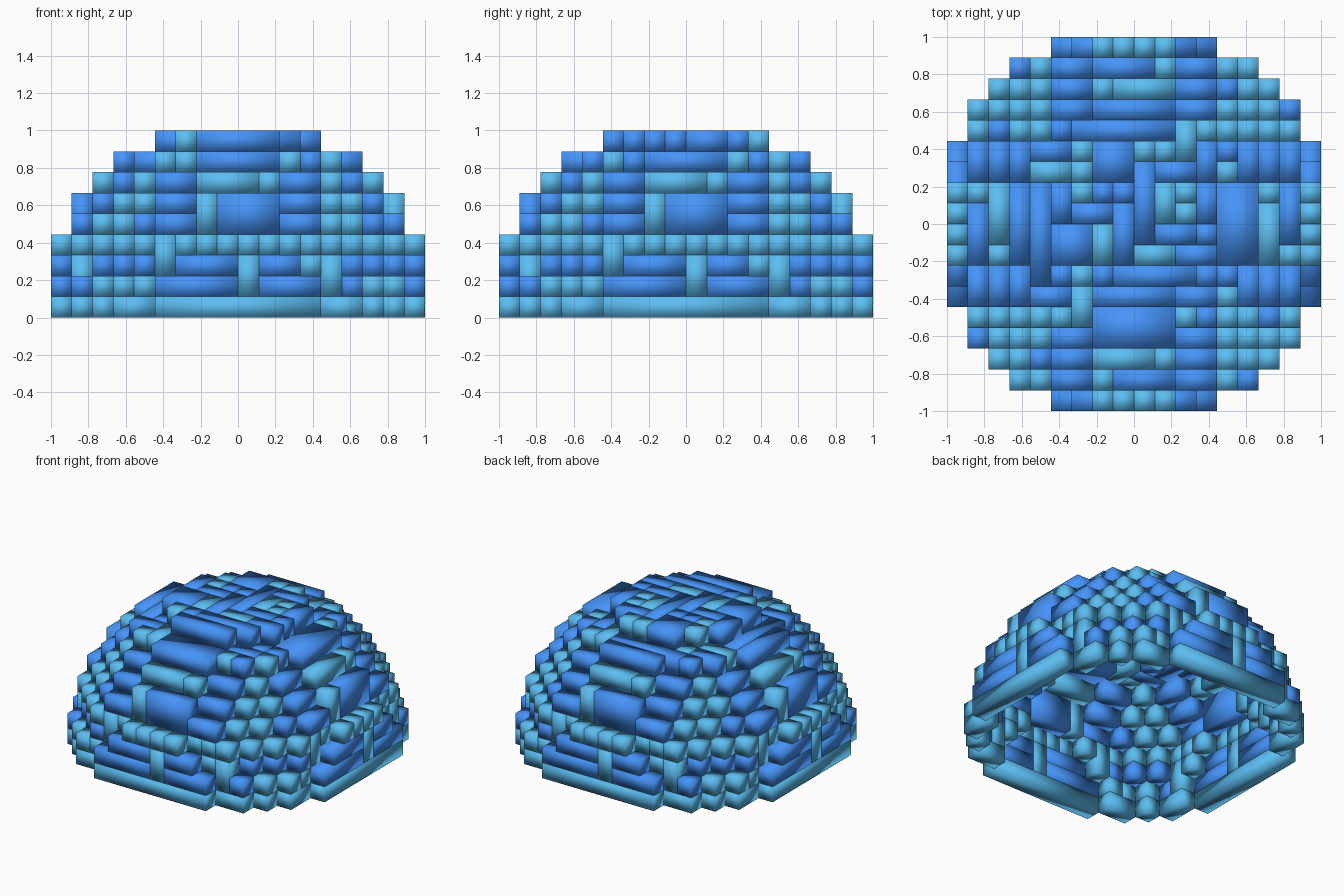
import bpy, bmesh, random
from mathutils import Matrix, Vector

if "Cube" in bpy.data.objects:
    bpy.data.objects.remove(bpy.data.objects["Cube"])

random.seed(4)
U = 1 / 9            # one brick unit
R2 = 9.5 ** 2        # dome radius squared, in brick units


def solid(x, y, z):
    return (x + .5) ** 2 + (y + .5) ** 2 + (z + .5) ** 2 <= R2


# Hollow dome: only cells with an exposed outer face, open underneath
shell = set()
for x in range(-9, 9):
    for y in range(-9, 9):
        for z in range(9):
            around = ((x-1, y, z), (x+1, y, z), (x, y-1, z), (x, y+1, z), (x, y, z+1))
            if solid(x, y, z) and not all(solid(*c) for c in around):
                shell.add((x, y, z))

meshes = {"light": bmesh.new(), "dark": bmesh.new()}


def brick(lo, hi, shade, turns=1):
    """Box spanning cells lo..hi, repeated around the vertical axis."""
    lo, hi = Vector(lo), Vector(hi)
    for t in range(turns):
        m = (Matrix.Rotation(t * 1.5707963268, 4, 'Z')
             @ Matrix.Translation((lo + hi) / 2 * U)
             @ Matrix.Diagonal(((hi - lo) * U).to_4d()))
        bmesh.ops.create_cube(meshes[shade], size=1, matrix=m)


def cells_of(lo, hi):
    return {(x, y, z) for x in range(lo[0], hi[0])
            for y in range(lo[1], hi[1]) for z in range(lo[2], hi[2])}


def fill(cells, special, turns, axes):
    """Lay the special bricks first, then random runs in whatever is left."""
    for lo, hi, shade in special:
        c = cells_of(lo, hi)
        if c <= cells:
            cells -= c
            brick(lo, hi, shade, turns)
    for c in sorted(cells, key=lambda c: (c[2], c[1], c[0])):
        if c not in cells:
            continue
        axis = random.choice(axes)
        limit = 1 if c[2] == 3 else random.choice((1, 1, 2, 3, 4))
        end = list(c)
        n = 0
        while n < limit and tuple(end) in cells:
            cells.discard(tuple(end))
            end[axis] += 1
            n += 1
        hi = [v + 1 for v in c]
        hi[axis] = c[axis] + n
        light = c[2] in (0, 3) or (n == 1 and random.random() < .45)
        brick(c, hi, "light" if light else "dark", turns)


# Wall: one quarter laid out, then turned four times
wall = {c for c in shell if c[2] < 7 and c[1] < 0 and c[1] <= c[0] < -c[1] - 1}
fill(wall, [
    ((-4, -9, 0), (4, -8, 1), "light"),
    ((0, -9, 1), (1, -8, 3), "light"),
    ((4, -8, 1), (5, -7, 3), "light"),
    ((-4, -8, 2), (-3, -7, 4), "light"),
    ((-4, -9, 1), (0, -8, 2), "dark"),
    ((1, -9, 1), (4, -8, 2), "dark"),
    ((-3, -9, 2), (0, -8, 3), "dark"),
    ((1, -9, 2), (3, -8, 3), "dark"),
    ((-2, -8, 4), (-1, -7, 6), "light"),
    ((-1, -8, 4), (2, -7, 6), "dark"),
    ((-4, -8, 4), (-2, -7, 5), "dark"),
    ((-4, -7, 5), (-2, -6, 6), "dark"),
    ((-2, -7, 6), (1, -6, 7), "light"),
], 4, (0,))

# Cap: the top two courses
cap = {c for c in shell if c[2] >= 7}
fill(cap, [
    ((-2, -6, 7), (2, -4, 8), "dark"),
    ((4, -2, 7), (6, 2, 8), "dark"),
    ((-5, -3, 7), (-4, 2, 8), "dark"),
    ((-6, -2, 7), (-5, 2, 8), "dark"),
    ((-2, 5, 7), (2, 6, 8), "dark"),
    ((-3, 4, 7), (2, 5, 8), "dark"),
    ((2, 3, 7), (3, 5, 8), "light"),
    ((-3, -5, 7), (-2, -3, 8), "light"),
    ((-5, 2, 7), (-3, 3, 8), "light"),
    ((-4, -2, 8), (-2, 0, 9), "dark"),
    ((-2, 2, 8), (0, 4, 9), "dark"),
    ((-2, -4, 8), (2, -3, 9), "dark"),
    ((1, 0, 8), (2, 2, 9), "light"),
    ((0, -2, 8), (2, -1, 9), "light"),
    ((3, 0, 8), (4, 2, 9), "dark"),
    ((-2, -2, 8), (-1, 0, 9), "light"),
    ((-1, -2, 8), (0, 1, 9), "dark"),
], 1, (0, 1))

# One object per brick colour
colours = {"light": (.107, .515, .888, 1), "dark": (.061, .296, .939, 1)}
for shade, bm in meshes.items():
    for f in bm.faces:
        f.smooth = True
    me = bpy.data.meshes.new(shade + "_dome_bricks")
    bm.to_mesh(me)
    bm.free()
    mat = bpy.data.materials.new(shade + "_blue")
    mat.diffuse_color = colours[shade]
    mat.use_nodes = True
    mat.node_tree.nodes["Principled BSDF"].inputs["Base Color"].default_value = mat.diffuse_color
    me.materials.append(mat)
    bpy.context.collection.objects.link(bpy.data.objects.new(me.name, me))
